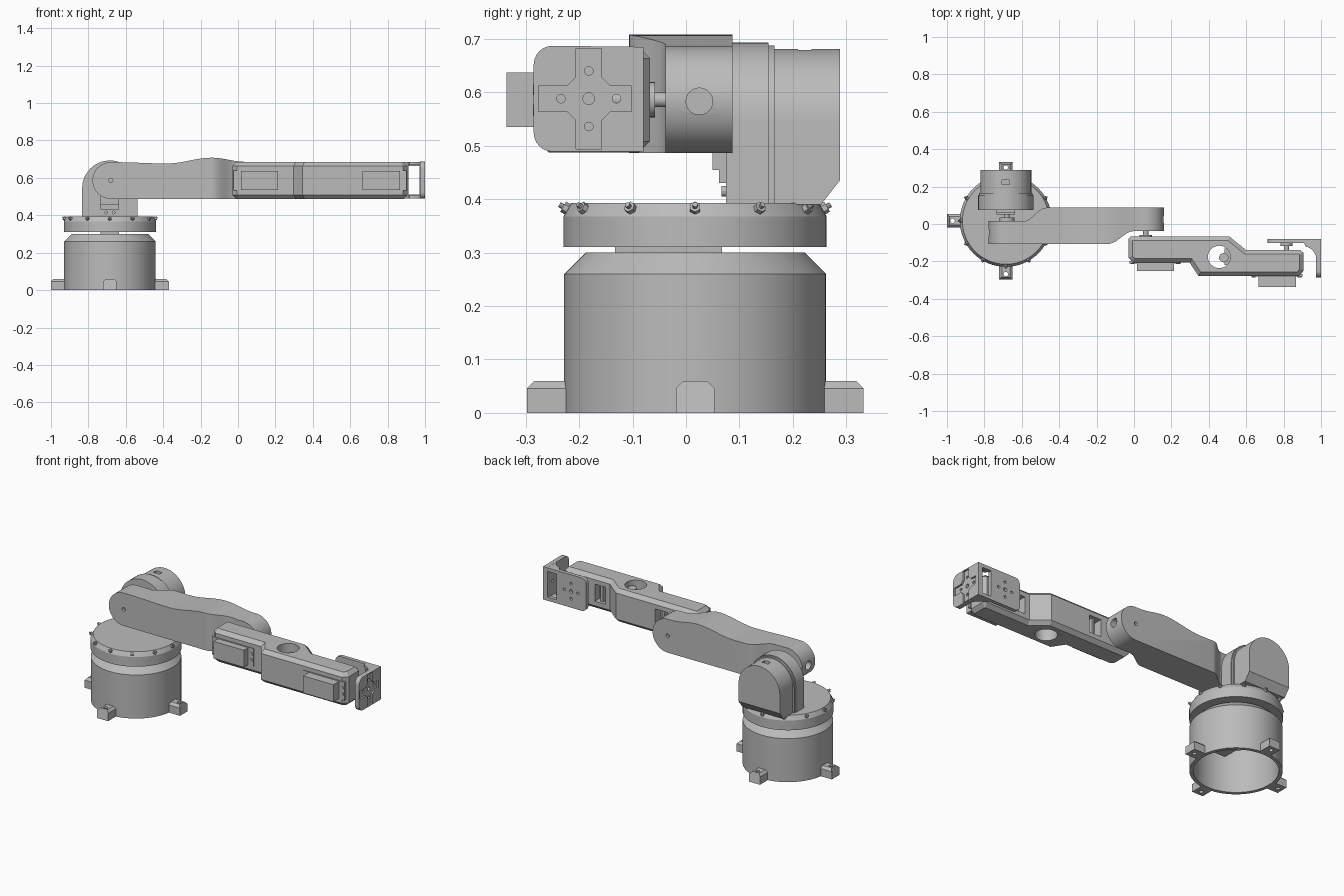
import bpy, bmesh, math
from mathutils import Vector, Matrix

cube = bpy.data.objects.get("Cube")
if cube:
    bpy.data.objects.remove(cube, do_unlink=True)

grey = bpy.data.materials.new("plain grey")
grey.use_nodes = True
grey.diffuse_color = (0.5, 0.5, 0.5, 1)
grey.node_tree.nodes["Principled BSDF"].inputs["Base Color"].default_value = (0.5, 0.5, 0.5, 1)


def finish(name, bm):
    bmesh.ops.remove_doubles(bm, verts=bm.verts, dist=1e-5)
    bmesh.ops.recalc_face_normals(bm, faces=bm.faces)
    mesh = bpy.data.meshes.new(name)
    bm.to_mesh(mesh)
    bm.free()
    mesh.materials.append(grey)
    ob = bpy.data.objects.new(name, mesh)
    bpy.context.collection.objects.link(ob)
    return ob


def prism(name, pts, axis, lo, hi):
    """Extrude a 2D outline along an axis."""
    place = {"x": lambda u, v, w: (w, u, v), "y": lambda u, v, w: (u, w, v),
             "z": lambda u, v, w: (u, v, w)}[axis]
    bm = bmesh.new()
    face = bm.faces.new([bm.verts.new(place(u, v, lo)) for u, v in pts])
    new = bmesh.ops.extrude_face_region(bm, geom=[face])["geom"]
    shift = Vector(place(0, 0, hi - lo))
    bmesh.ops.translate(bm, verts=[g for g in new if isinstance(g, bmesh.types.BMVert)], vec=shift)
    return finish(name, bm)


def box(name, x, y, z):
    return prism(name, [(x[0], y[0]), (x[1], y[0]), (x[1], y[1]), (x[0], y[1])], "z", *z)


def rod(name, r, centre, axis, lo, hi, n=24):
    return prism(name, arc(*centre, r, 0, 360 - 360 / n, n - 1), axis, lo, hi)


def arc(cx, cy, r, a0, a1, n=16):
    angles = [math.radians(a0 + (a1 - a0) * i / n) for i in range(n + 1)]
    return [(cx + r * math.cos(a), cy + r * math.sin(a)) for a in angles]


def wave(p, q, n=10):
    """S-curve between two points."""
    return [(p[0] + (q[0] - p[0]) * i / n,
             p[1] + (q[1] - p[1]) * (1 - math.cos(math.pi * i / n)) / 2) for i in range(n + 1)]


def lathe(name, profile, cx, cy):
    bm = bmesh.new()
    vs = [bm.verts.new((cx + r, cy, z)) for r, z in profile]
    edges = [bm.edges.new((vs[i], vs[i + 1])) for i in range(len(vs) - 1)]
    bmesh.ops.spin(bm, geom=vs + edges, cent=(cx, cy, 0), axis=(0, 0, 1),
                   angle=math.tau, steps=64)
    return finish(name, bm)


def apply(ob, mod):
    bpy.context.view_layer.objects.active = ob
    bpy.ops.object.modifier_apply(modifier=mod.name)


def boolean(ob, *tools, op="DIFFERENCE"):
    for tool in tools:
        mod = ob.modifiers.new("cut", "BOOLEAN")
        mod.operation, mod.object, mod.solver = op, tool, "EXACT"
        apply(ob, mod)
        bpy.data.objects.remove(tool, do_unlink=True)


def bevel(ob, width, angle=60):
    mod = ob.modifiers.new("bevel", "BEVEL")
    mod.width, mod.segments, mod.limit_method = width, 1, "ANGLE"
    mod.angle_limit = math.radians(angle)
    apply(ob, mod)


CX, CY, AZ = -0.685, 0.017, 0.586   # base centre and height of the arm axes

# Hollow base with four drilled feet
lathe("base_shell", [(0.225, 0), (0.245, 0), (0.245, 0.26), (0.205, 0.3), (0, 0.3),
                     (0, 0.285), (0.2, 0.285), (0.225, 0.255), (0.225, 0)], CX, CY)
for i in range(4):
    foot = prism("base_foot", [(-0.036, 0), (0.036, 0), (0.036, 0.046), (0.022, 0.06),
                               (-0.022, 0.06), (-0.036, 0.046)], "x", 0.236, 0.315)
    boolean(foot, rod("hole", 0.012, (0.285, 0), "z", -0.1, 0.1))
    for v in foot.data.vertices:
        if v.co.z > 0.055 and v.co.x > 0.31:
            v.co.x -= 0.014
    foot.data.transform(Matrix.Translation((CX, CY, 0)) @ Matrix.Rotation(i * math.pi / 2, 4, "Z"))
box("base_servo", (-0.735, -0.635), (-0.133, 0.067), (0.17, 0.312))

# Turntable with bolts round its chamfered rim
lathe("turntable", [(0, 0.31), (0.246, 0.31), (0.246, 0.368), (0.232, 0.393), (0, 0.393)], CX, CY)
for i in range(12):
    bolt = rod("rim_bolt", 0.011, (0, 0), "z", -0.012, 0.008, 6)
    pin = rod("rim_bolt_pin", 0.005, (0, 0), "z", 0, 0.016, 8)
    for ob in (bolt, pin):
        ob.data.transform(Matrix.Translation((CX, CY, 0)) @ Matrix.Rotation(i * math.pi / 6, 4, "Z")
                          @ Matrix.Translation((0.24, 0, 0.382)) @ Matrix.Rotation(1.05, 4, "Y"))


# Shoulder housing: arched flange and a slimmer arched rear cover
def arch(r):
    return [(CX + r, 0.39)] + arc(CX, 0.545, r, 0, 180, 32) + [(CX - r, 0.39)]


prism("shoulder_flange", arch(0.148), "y", 0.075, 0.154)
prism("shoulder_flange_step", arch(0.143), "y", 0.154, 0.166)
cover = prism("shoulder_cover", arch(0.136), "y", 0.16, 0.288)
chamfer = prism("chamfer", [(0.245, 0.38), (0.3, 0.38), (0.3, 0.446), (0.288, 0.435)], "x", -1, 0)
boolean(cover, chamfer, box("slot", (-0.705, -0.665), (0.21, 0.235), (0.66, 0.72)))
box("shoulder_servo", (-0.735, -0.635), (0.05, 0.08), (0.455, 0.62))
box("shoulder_servo_tab", (-0.735, -0.635), (0.062, 0.08), (0.43, 0.645))
for x in (-0.705, -0.665):
    rod("shoulder_bolt", 0.01, (x, 0.415), "y", 0.066, 0.08, 12)
rod("shoulder_axle", 0.015, (-0.68, AZ), "y", 0, 0.06)
rod("shoulder_horn", 0.04, (-0.68, AZ), "y", 0.012, 0.034)

# Upper arm: plan outline crossed with the wavy side profile
plan = ([(-0.8, -0.107), (-0.16, -0.107)] + wave((-0.14, -0.107), (0, -0.038))
        + [(0.2, -0.038), (0.2, 0.087)] + wave((-0.47, 0.087), (-0.59, 0.015)) + [(-0.8, 0.015)])
side = (arc(-0.68, AZ, 0.098, 270, 90, 24) + wave((-0.66, 0.684), (-0.38, 0.677))
        + wave((-0.38, 0.677), (-0.14, 0.708))[1:] + wave((-0.14, 0.708), (0.04, 0.686))[1:]
        + arc(0.06, AZ, 0.1, 90, -90, 24))
arm = prism("upper_arm", plan, "z", 0.4, 0.8)
boolean(arm, prism("profile", side, "y", -0.3, 0.3), op="INTERSECT")
boolean(arm, rod("hole", 0.025, (0.025, 0.583), "x", 0.08, 0.3),
        rod("hole", 0.025, (-0.045, 0.583), "x", -0.9, -0.7),
        rod("hole", 0.011, (-0.68, AZ), "y", -0.2, -0.09),
        rod("hole", 0.011, (0.06, AZ), "y", 0.07, 0.2))
rod("elbow_axle", 0.014, (0.063, AZ), "y", -0.08, -0.03)
rod("elbow_horn", 0.033, (0.063, AZ), "y", -0.068, -0.058)

# Forearm: stepped, chamfered body with a through hole and windows
plan = [(-0.03, -0.08), (-0.018, -0.067), (0.51, -0.067), (0.6, -0.14), (0.89, -0.14),
        (0.907, -0.155), (0.907, -0.25), (0.882, -0.278), (0.345, -0.278), (0.298, -0.207),
        (-0.005, -0.207), (-0.03, -0.18)]
forearm = prism("forearm", plan, "z", 0.487, 0.685)
bevel(forearm, 0.026)
boolean(forearm, rod("hole", 0.06, (0.455, -0.176), "z", 0.3, 0.9, 32),
        box("window", (0.17, 0.25), (-0.12, 0), (0.535, 0.637)),
        box("window", (0.63, 0.7), (-0.19, 0), (0.535, 0.637)))
box("forearm_core", (0.485, 0.53), (-0.22, -0.13), (0.54, 0.63))
rod("forearm_hub", 0.025, (0.48, -0.18), "z", 0.54, 0.66)
for x in (0.21, 0.665):
    y = -0.115 if x < 0.5 else -0.185
    box("window_bar", (x - 0.008, x + 0.008), (y - 0.01, y + 0.03), (0.53, 0.64))

# Forearm servos with mounting plates and bolts
for x, y in ((0.015, -0.207), (0.665, -0.278)):
    depth = 0.045 if x < 0.5 else 0.058
    box("forearm_servo", (x, x + 0.2), (y - depth, y + 0.02), (0.535, 0.637))
    box("servo_plate", (x - 0.04, x + 0.235), (y - 0.004, y + 0.01), (0.532, 0.64))
    for bx in (x - 0.025, x + 0.22):
        for z in (0.567, 0.605):
            rod("servo_bolt", 0.01, (bx, z), "y", y - 0.008, y, 12)

# Wrist joint
WX = 0.815
rod("wrist_axle", 0.014, (WX, AZ), "y", -0.145, -0.095)
rod("wrist_horn", 0.033, (WX, AZ), "y", -0.118, -0.1)


def cross_holes(cx, cz, axis, lo, hi, d):
    spots = [(0, 0, 0.011), (d, 0, 0.008), (-d, 0, 0.008), (0, d, 0.008), (0, -d, 0.008)]
    return [rod("hole", r, (cx + u, cz + v), axis, lo, hi, 16) for u, v, r in spots]


# Gripper bracket: back plate, end plate with a sunken cross, two curved ribs
back = prism("bracket_back_plate", [(1, 0.489), (1, 0.685)] + arc(0.745, 0.655, 0.03, 90, 180, 6)
             + arc(0.745, 0.519, 0.03, 180, 270, 6), "y", -0.102, -0.08)
boolean(back, box("window", (0.912, 0.97), (-0.2, 0), (0.51, 0.664)),
        *cross_holes(WX, AZ, "y", -0.2, 0, 0.045))
EY, EZ = -0.182, 0.588
rounded = (arc(-0.25, 0.524, 0.035, 180, 270, 6) + [(-0.08, 0.489), (-0.08, 0.685)]
           + arc(-0.25, 0.652, 0.035, 90, 180, 6))
end = prism("bracket_end_plate", rounded, "x", 0.972, 1.0)
R, W, K = 0.094, 0.024, 0.04
bar = [(EY - K, EZ - W), (EY - W, EZ - K), (EY - W, EZ - R), (EY + W, EZ - R),
       (EY + W, EZ - K), (EY + K, EZ - W), (EY + R, EZ - W), (EY + R, EZ + W),
       (EY + K, EZ + W), (EY + W, EZ + K), (EY + W, EZ + R), (EY - W, EZ + R),
       (EY - W, EZ + K), (EY - K, EZ + W), (EY - R, EZ + W), (EY - R, EZ - W)]
boolean(end, prism("cross", bar, "x", 0.99, 1.1), *cross_holes(EY, EZ, "x", 0.9, 1.1, 0.052))
rib = [(0.975, -0.09)] + [(0.905, -0.09)] + arc(0.905, -0.19, 0.07, 80, 0, 8) + [(0.975, -0.2)]
for z in (0.489, 0.669):
    prism("bracket_rib", rib, "z", z, z + 0.016)

# Smooth the round surfaces, keep hard edges
bpy.ops.object.select_all(action="DESELECT")
for ob in bpy.context.collection.objects:
    if ob.type == "MESH":
        ob.select_set(True)
        bpy.context.view_layer.objects.active = ob
bpy.ops.object.shade_smooth_by_angle(angle=math.radians(25))
